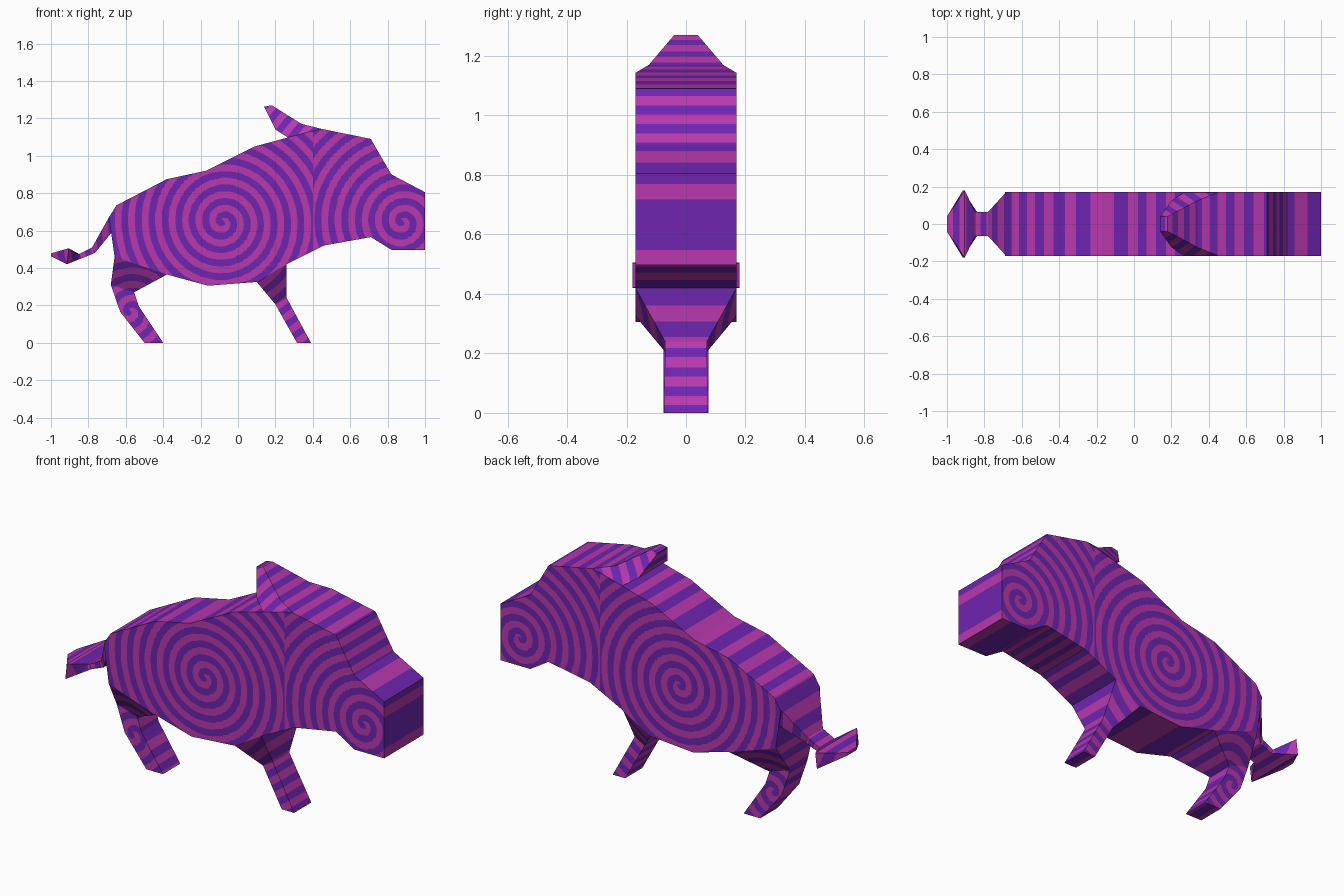
import bpy, bmesh, math
from mathutils import Vector

if "Cube" in bpy.data.objects:
    bpy.data.objects.remove(bpy.data.objects["Cube"])


def material(name, rgb):
    m = bpy.data.materials.new(name)
    m.diffuse_color = (*rgb, 1)
    m.use_nodes = True
    m.node_tree.nodes["Principled BSDF"].inputs["Base Color"].default_value = m.diffuse_color
    return m


PURPLE = material("purple", (0.156, 0.018, 0.429))
PINK = material("pink", (0.479, 0.040, 0.423))

PITCH = 0.072    # radial distance between spiral turns
STEP = 0.02      # sampling step for the stripe cuts
FLANK = (-0.08, 0.645)
CHEEK = (0.88, 0.645)
SHIN = (-0.575, 0.165)


def spiral(co, centre):
    """Positive on pink stripes, negative on purple ones."""
    dx, dz = co.x - centre[0], co.z - centre[1]
    turns = math.hypot(dx, dz) / PITCH + math.atan2(dz, dx) / math.tau
    return math.sin(math.tau * (turns - 0.039))


def cut_stripes(bm, centre):
    # fine triangles first
    for axis in (0, 2):
        values = [v.co[axis] for v in bm.verts]
        n = Vector((0, 0, 0))
        n[axis] = 1
        for i in range(math.ceil(min(values) / STEP), math.floor(max(values) / STEP) + 1):
            bmesh.ops.bisect_plane(bm, geom=bm.verts[:] + bm.edges[:] + bm.faces[:],
                                   plane_co=n * (i * STEP + 0.0003), plane_no=n, dist=1e-5)
    bmesh.ops.triangulate(bm, faces=bm.faces[:])
    # split along the stripe borders
    value = {v: spiral(v.co, centre) for v in bm.verts}
    border = set()
    for e in list(bm.edges):
        a, b = e.verts
        ga, gb = value[a], value[b]
        if (ga > 0) != (gb > 0):
            t = min(max(ga / (ga - gb), 0.01), 0.99)
            border.add(bmesh.utils.edge_split(e, a, t)[1])
    for f in list(bm.faces):
        pair = [v for v in f.verts if v in border]
        if len(pair) == 2:
            bmesh.utils.face_split(f, pair[0], pair[1])
    for f in bm.faces:
        corner = next((v for v in f.verts if v not in border), None)
        f.material_index = int(corner is not None and value[corner] > 0)


def part(name, sections, centre, start_cap=False, end_cap=True):
    """Loft sections (xa, za, xb, zb, half width) into a flat-sided part."""
    bm = bmesh.new()
    rings = []
    for xa, za, xb, zb, w in sections:
        rings.append([bm.verts.new(c) for c in
                      ((xa, -w, za), (xa, w, za), (xb, w, zb), (xb, -w, zb))])
    for r, s in zip(rings, rings[1:]):
        for i in range(4):
            j = (i + 1) % 4
            bm.faces.new((r[i], r[j], s[j], s[i]))
    if start_cap:
        bm.faces.new(rings[0][::-1])
    if end_cap:
        bm.faces.new(rings[-1])
    bmesh.ops.recalc_face_normals(bm, faces=bm.faces[:])
    cut_stripes(bm, centre)
    mesh = bpy.data.meshes.new(name)
    bm.to_mesh(mesh)
    bm.free()
    mesh.materials.append(PURPLE)
    mesh.materials.append(PINK)
    ob = bpy.data.objects.new(name, mesh)
    bpy.context.collection.objects.link(ob)
    return ob


# torso: top line / belly line
part("torso", [
    (-0.69, 0.67, -0.66, 0.46, 0.17),
    (-0.65, 0.735, -0.62, 0.446, 0.17),
    (-0.38, 0.875, -0.38, 0.365, 0.17),
    (-0.17, 0.92, -0.16, 0.305, 0.17),
    (0.09, 1.05, 0.10, 0.325, 0.17),
    (0.25, 1.093, 0.26, 0.42, 0.17),
    (0.40, 1.133, 0.40, 0.49, 0.17)], FLANK, start_cap=True, end_cap=False)

# head with flat snout
part("head", [
    (0.40, 1.133, 0.40, 0.49, 0.17),
    (0.45, 1.143, 0.46, 0.52, 0.17),
    (0.71, 1.09, 0.71, 0.565, 0.17),
    (0.82, 0.90, 0.82, 0.497, 0.17),
    (1.00, 0.805, 1.00, 0.497, 0.17)], CHEEK)

# ear swept backwards
part("ear", [
    (0.45, 1.143, 0.27, 1.095, 0.17),
    (0.34, 1.17, 0.20, 1.14, 0.125),
    (0.18, 1.27, 0.14, 1.262, 0.04)], CHEEK)

# tail with flared tuft
part("tail", [
    (-0.685, 0.68, -0.675, 0.59, 0.169),
    (-0.78, 0.51, -0.765, 0.48, 0.065),
    (-0.85, 0.475, -0.84, 0.45, 0.065),
    (-0.905, 0.505, -0.915, 0.42, 0.18),
    (-1.00, 0.478, -1.00, 0.462, 0.04)], FLANK)

# legs: taper from the belly, then a narrow shaft
part("front_leg", [
    (0.10, 0.325, 0.26, 0.42, 0.17),
    (0.20, 0.205, 0.26, 0.24, 0.07),
    (0.315, 0.0, 0.39, 0.0, 0.074)], FLANK)
part("hind_leg", [
    (-0.38, 0.365, -0.66, 0.46, 0.17),
    (-0.555, 0.27, -0.68, 0.31, 0.075),
    (-0.53, 0.195, -0.63, 0.165, 0.075),
    (-0.40, 0.0, -0.50, 0.0, 0.075)], SHIN)
